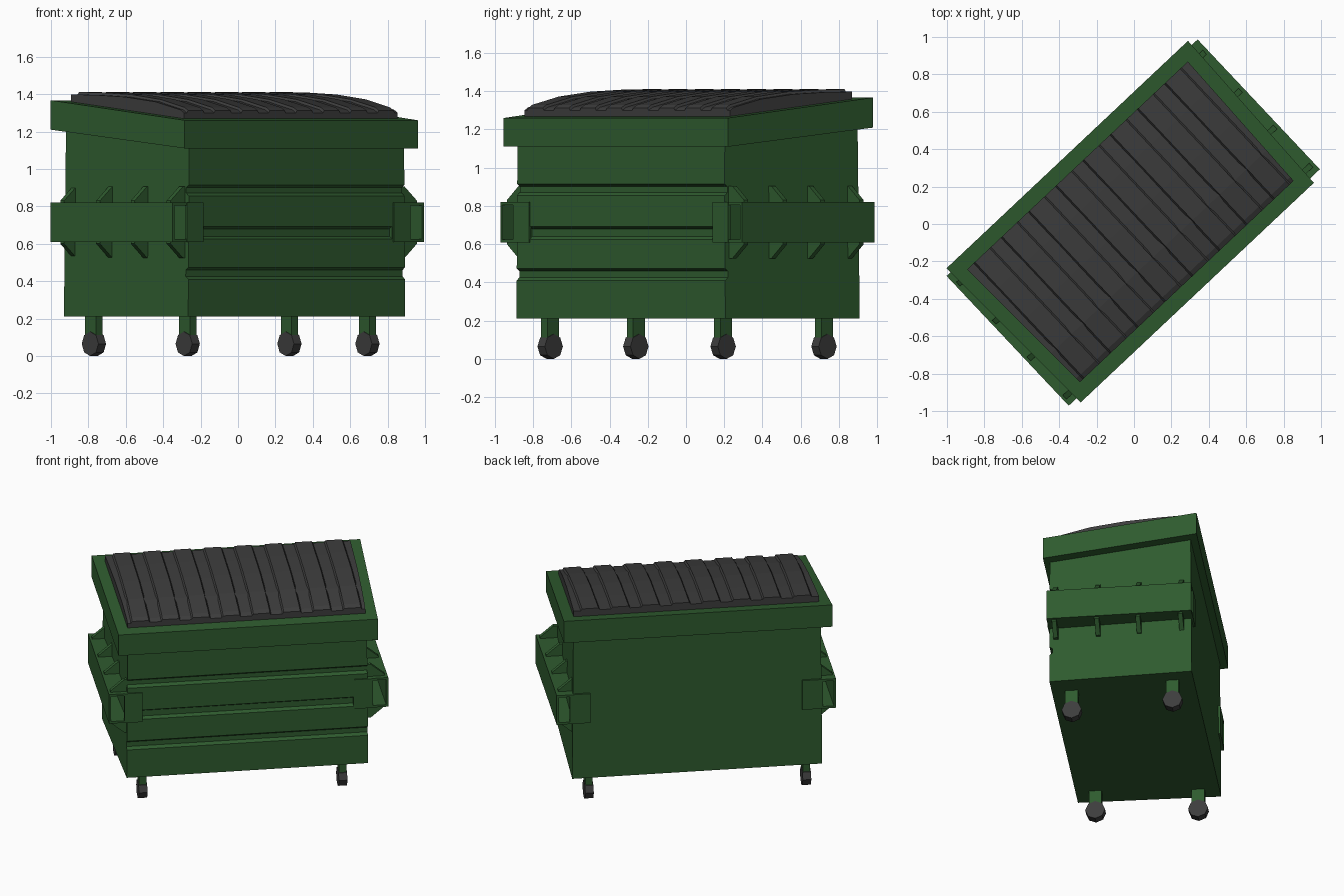
import bpy, bmesh, math

cube = bpy.data.objects.get("Cube")
if cube:
    bpy.data.objects.remove(cube, do_unlink=True)

TURN = math.radians(43.28)   # the whole bin stands turned about z
MID = -0.005                 # centre along the bin's length


def material(name, rgb):
    m = bpy.data.materials.new(name)
    m.use_nodes = True
    m.diffuse_color = (*rgb, 1)
    bsdf = next(n for n in m.node_tree.nodes if n.type == 'BSDF_PRINCIPLED')
    bsdf.inputs["Base Color"].default_value = (*rgb, 1)
    bsdf.inputs["Roughness"].default_value = 0.8
    return m


GREEN = material("green paint", (0.028, 0.105, 0.028))
DARK = material("dark rubber", (0.046, 0.046, 0.046))


def loft(name, loop_a, loop_b, mat):
    """Solid between two matching loops of points."""
    bm = bmesh.new()
    a = [bm.verts.new(p) for p in loop_a]
    b = [bm.verts.new(p) for p in loop_b]
    bm.faces.new(a)
    bm.faces.new(b)
    for i in range(len(a)):
        j = (i + 1) % len(a)
        bm.faces.new((a[i], a[j], b[j], b[i]))
    bmesh.ops.recalc_face_normals(bm, faces=bm.faces)
    mesh = bpy.data.meshes.new(name)
    bm.to_mesh(mesh)
    bm.free()
    mesh.materials.append(mat)
    ob = bpy.data.objects.new(name, mesh)
    ob.rotation_euler.z = TURN
    bpy.context.collection.objects.link(ob)
    return ob


def prism(name, points, mat, mid=MID):
    """Side profile of (depth, height, half length) stretched along the length."""
    return loft(name, [(mid - h, v, z) for v, z, h in points],
                [(mid + h, v, z) for v, z, h in points], mat)


def flared(points, half):
    """Give a profile a half length that grows slightly to the back."""
    return [(v, z, half + 0.03 * v) for v, z in points]


def box(name, u, v, z, mat):
    rect = [(v[0], z[0]), (v[1], z[0]), (v[1], z[1]), (v[0], z[1])]
    return loft(name, [(u[0], *p) for p in rect], [(u[1], *p) for p in rect], mat)


# Body with two pressed grooves along the front
FRONT = -0.463
profile = [(FRONT, 0.21), (0.476, 0.21), (0.468, 1.26), (FRONT + 0.003, 1.16)]
for top, low in ((0.915, 0.855), (0.473, 0.41)):
    profile += [(FRONT, top), (FRONT + 0.02, top - 0.014),
                (FRONT + 0.02, low + 0.016), (FRONT, low)]
body = prism("bin_body", [(v, z, h - 0.008 * (z - 0.21)) for v, z, h in flared(profile, 0.811)], GREEN)

# Short slot pressed into the middle of the front
cutter = prism("slot_cutter", [(-0.483, 0.704, 0.70), (-0.443, 0.68, 0.70),
                               (-0.443, 0.64, 0.70), (-0.483, 0.61, 0.70)], GREEN)
cutter.hide_render = True
cutter.hide_viewport = True
cutter.display_type = 'WIRE'
cut = body.modifiers.new("slot", 'BOOLEAN')
cut.operation = 'DIFFERENCE'
cut.solver = 'EXACT'
cut.object = cutter

# Sloping rim
prism("top_rim", flared([(-0.499, 1.11), (0.515, 1.21), (0.515, 1.367), (-0.499, 1.26)], 0.871), GREEN)

# Curved lid and its raised bands
arch = [(-0.417, 1.30), (-0.39, 1.316), (-0.2, 1.359), (0.03, 1.385), (0.25, 1.395), (0.435, 1.398)]
prism("lid", flared([(0.435, 1.34), (-0.417, 1.25)] + arch, 0.797), DARK)
for i in range(8):
    band = [(v, z - 0.004, 0.066) for v, z in reversed(arch)]
    band += [(v, z + 0.013, 0.054) for v, z in arch]
    prism("lid_band", band, DARK, MID - 0.7 + 0.2 * i)

# Lifting sleeves at both ends, open at front and back
DEPTH = (-0.468, 0.485)
for s, side in ((1, "left"), (-1, "right")):
    def span(a, b):
        return s * a + 0.002, s * b + 0.002

    box(side + "_sleeve_outer", span(0.908, 0.922), DEPTH, (0.61, 0.82), GREEN)
    box(side + "_sleeve_top", span(0.77, 0.915), DEPTH, (0.805, 0.82), GREEN)
    box(side + "_sleeve_bottom", span(0.77, 0.915), DEPTH, (0.61, 0.625), GREEN)
    box(side + "_sleeve_front_plate", span(0.70, 0.82), (-0.472, -0.455), (0.61, 0.82), GREEN)
    box(side + "_sleeve_back_plate", span(0.70, 0.835), (0.465, 0.486), (0.61, 0.82), GREEN)

    # Gussets above and below the sleeve
    shape = [(0.78, 0.095), (0.78, 0.19), (0.815, 0.19), (0.905, 0.115), (0.905, 0.095)]
    for v in (-0.42, -0.14, 0.13, 0.41):
        for flip in (1, -1):
            loops = [[(s * u, v + d, 0.715 + flip * z) for u, z in shape] for d in (-0.015, 0.015)]
            loft(side + "_gusset", *loops, GREEN)

# Casters
for v, reach in ((-0.333, 0.66), (0.337, 0.718)):
    for s in (1, -1):
        u = s * reach - 0.023
        box("caster_post", (u - 0.024, u + 0.024), (v - 0.042, v + 0.042), (0.085, 0.215), GREEN)
        ring = [(v + 0.065 * math.sin(k * math.tau / 8), 0.065 - 0.065 * math.cos(k * math.tau / 8))
                for k in range(8)]
        loft("caster_wheel", [(u - 0.028, *p) for p in ring], [(u + 0.028, *p) for p in ring], DARK)
